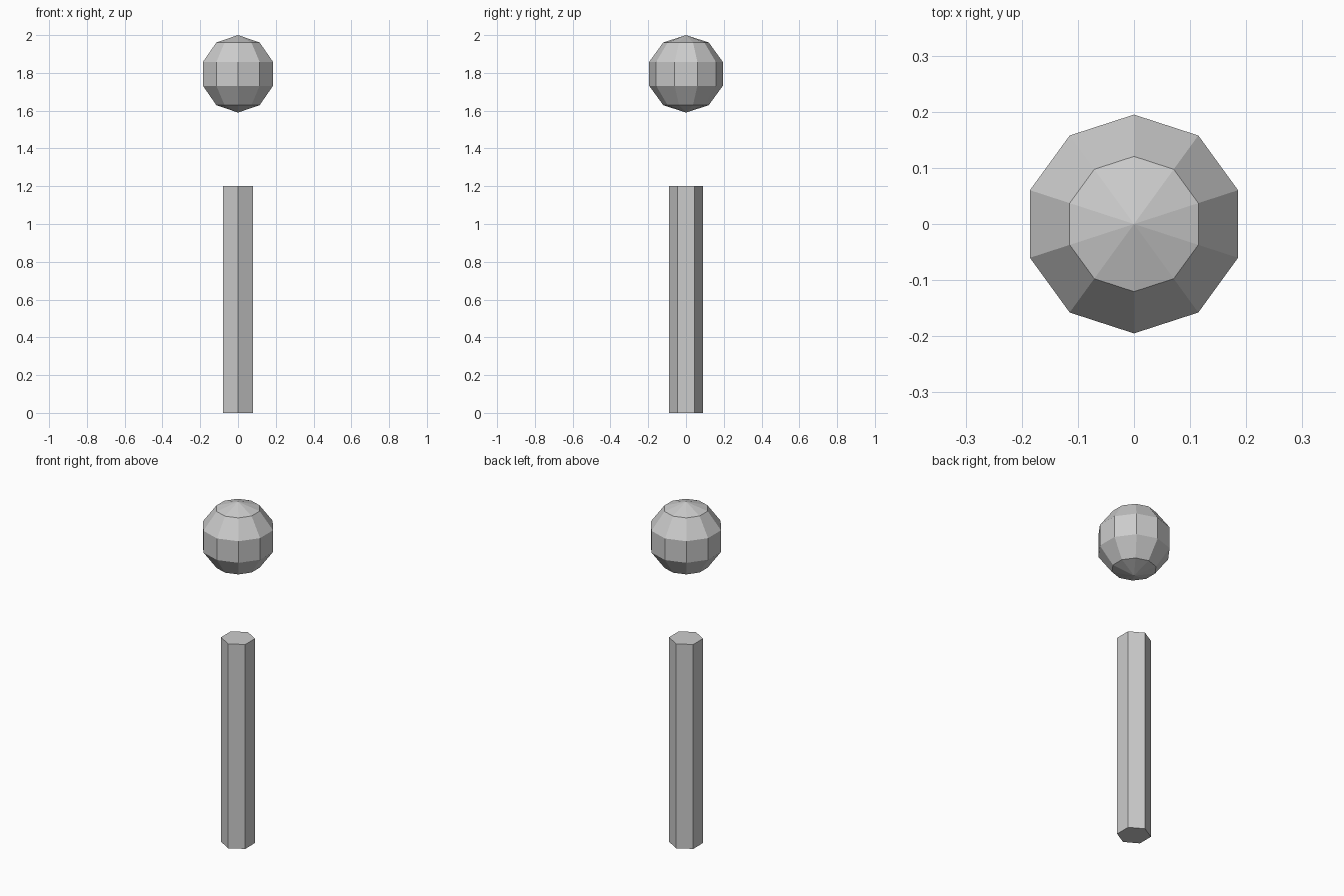
import bpy, bmesh
from math import sin, cos, pi

if "Cube" in bpy.data.objects:
    bpy.data.objects.remove(bpy.data.objects["Cube"])


def lathe(name, rings, sides, bottom=None, top=None):
    """Flat-faced solid from (radius, z) rings; ends close to a tip or a flat cap."""
    bm = bmesh.new()
    loops = [[bm.verts.new((r * cos(pi / 2 + 2 * pi * i / sides),
                            r * sin(pi / 2 + 2 * pi * i / sides), z))
              for i in range(sides)] for r, z in rings]
    for a, b in zip(loops, loops[1:]):
        for i in range(sides):
            j = (i + 1) % sides
            bm.faces.new((a[i], a[j], b[j], b[i]))
    for loop, tip in ((loops[0], bottom), (loops[-1], top)):
        if tip is None:
            bm.faces.new(loop)
        else:
            v = bm.verts.new((0, 0, tip))
            for i in range(sides):
                bm.faces.new((loop[i], loop[(i + 1) % sides], v))
    bmesh.ops.recalc_face_normals(bm, faces=bm.faces)
    mesh = bpy.data.meshes.new(name)
    bm.to_mesh(mesh)
    bm.free()
    obj = bpy.data.objects.new(name, mesh)
    bpy.context.collection.objects.link(obj)
    return obj


# Hexagonal post
lathe("post", [(0.091, 0), (0.091, 1.2)], 6)

# Floating ten-sided ball
R, C = 0.205, 1.795
ball_rings = [(R * sin(pi * k / 5), C - R * cos(pi * k / 5)) for k in range(1, 5)]
lathe("ball", ball_rings, 10, bottom=C - R, top=C + R)
